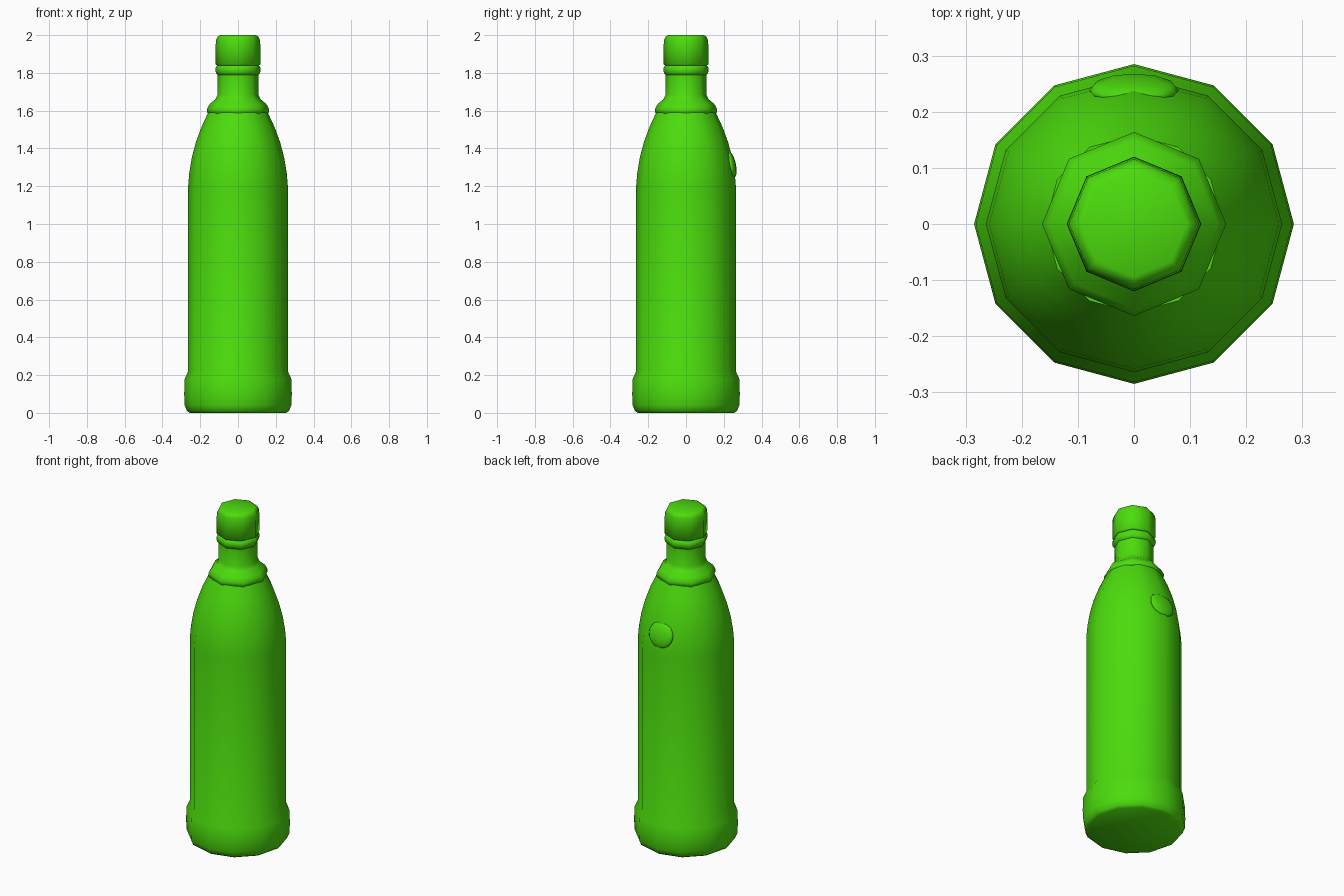
import bpy, bmesh, math

if "Cube" in bpy.data.objects:
    bpy.data.objects.remove(bpy.data.objects["Cube"])

green = bpy.data.materials.new("bright_green")
green.diffuse_color = (0.072, 0.72, 0.004, 1)
green.use_nodes = True
green.node_tree.nodes["Principled BSDF"].inputs["Base Color"].default_value = green.diffuse_color


def finish(obj, angle):
    obj.data.materials.append(green)
    bpy.ops.object.select_all(action='DESELECT')
    obj.select_set(True)
    bpy.context.view_layer.objects.active = obj
    bpy.ops.object.shade_smooth_by_angle(angle=math.radians(angle))


def lathe(name, profile, sides, angle=60):
    """Closed turned solid from (radius, height) pairs."""
    bm = bmesh.new()
    rings = []
    for r, z in profile:
        rings.append([bm.verts.new((r * math.cos(2 * math.pi * i / sides),
                                    r * math.sin(2 * math.pi * i / sides), z))
                      for i in range(sides)])
    for a, b in zip(rings, rings[1:]):
        for i in range(sides):
            j = (i + 1) % sides
            bm.faces.new((a[i], a[j], b[j], b[i]))
    bm.faces.new(rings[0][::-1])
    bm.faces.new(rings[-1])
    me = bpy.data.meshes.new(name)
    bm.to_mesh(me)
    bm.free()
    obj = bpy.data.objects.new(name, me)
    bpy.context.collection.objects.link(obj)
    finish(obj, angle)
    return obj


# Twelve-sided body with wider foot and curved shoulder
lathe("bottle_body", [(0.255, 0), (0.27, 0.01), (0.282, 0.04), (0.285, 0.10), (0.282, 0.18),
                      (0.264, 0.22), (0.264, 1.20), (0.258, 1.27), (0.245, 1.35),
                      (0.224, 1.43), (0.195, 1.51), (0.158, 1.59)], 12)

# Eight-sided collar and neck
lathe("collar_and_neck", [(0.155, 1.582), (0.163, 1.59), (0.164, 1.61), (0.15, 1.635),
                          (0.12, 1.66), (0.108, 1.685), (0.108, 1.80)], 8)

# Ring below the cap
lathe("neck_ring", [(0.106, 1.785), (0.117, 1.80), (0.12, 1.815), (0.117, 1.832),
                    (0.106, 1.842)], 8)

# Cap
lathe("cap", [(0.108, 1.838), (0.119, 1.845), (0.119, 1.94), (0.116, 1.975),
              (0.107, 1.993), (0.094, 2.0)], 8)

# Small raised oval on the back of the shoulder
bpy.ops.mesh.primitive_uv_sphere_add(segments=12, ring_count=8, radius=1,
                                     location=(0, 0.238, 1.316),
                                     rotation=(math.radians(13), 0, 0))
bump = bpy.context.object
bump.name = "back_bump"
bump.scale = (0.08, 0.026, 0.074)
finish(bump, 60)
